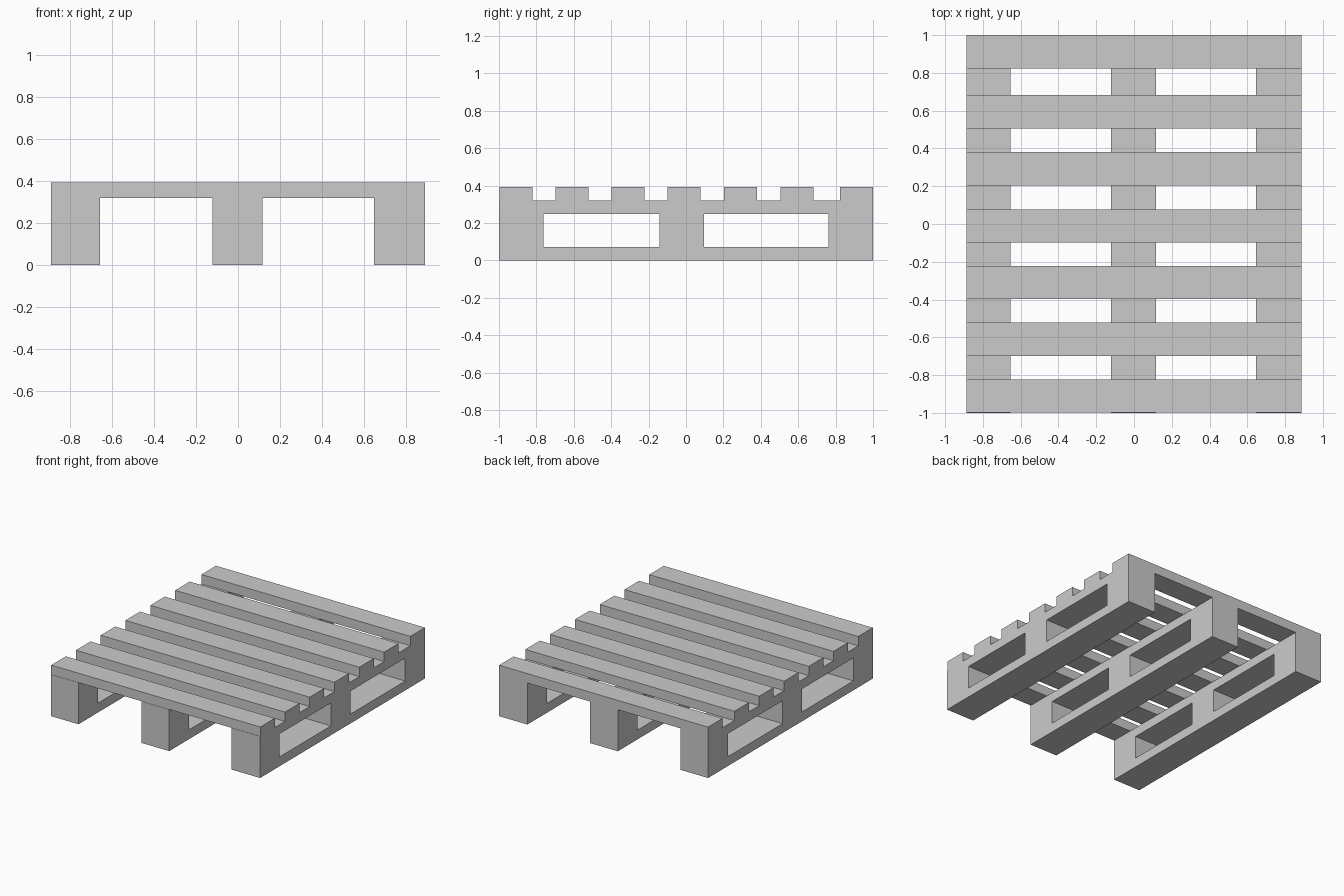
import bpy

if "Cube" in bpy.data.objects:
    bpy.data.objects.remove(bpy.data.objects["Cube"])


def box(name, x, y, z):
    """Axis-aligned box from (min, max) ranges."""
    bpy.ops.mesh.primitive_cube_add(size=1, location=[(a + b) / 2 for a, b in (x, y, z)])
    ob = bpy.context.object
    ob.name = name
    ob.scale = [b - a for a, b in (x, y, z)]
    bpy.ops.object.transform_apply(location=False, rotation=False, scale=True)
    return ob


HALF_W = 0.888
Z_RUNNER, Z_BLOCK, Z_STRINGER, Z_DECK = 0.072, 0.248, 0.319, 0.391

# Top deck slats, front to back
slats = [(-0.998, -0.822), (-0.698, -0.522), (-0.398, -0.222), (-0.098, 0.078),
         (0.204, 0.38), (0.506, 0.682), (0.824, 1.0)]
for i, y in enumerate(slats):
    box(f"deck_slat_{i + 1}", (-HALF_W, HALF_W), y, (Z_STRINGER, Z_DECK))

# Three legs: bottom runner, spacer blocks and upper stringer board
legs = {"left": (-HALF_W, -0.655), "middle": (-0.121, 0.116), "right": (0.647, HALF_W)}
blocks = {"front": (-1.0, -0.763), "centre": (-0.141, 0.096), "back": (0.761, 1.0)}
for side, x in legs.items():
    box(f"{side}_runner", x, (-1, 1), (0, Z_RUNNER))
    box(f"{side}_stringer_board", x, (-1, 1), (Z_BLOCK, Z_STRINGER))
    for place, y in blocks.items():
        box(f"{side}_{place}_block", x, y, (Z_RUNNER, Z_BLOCK))
